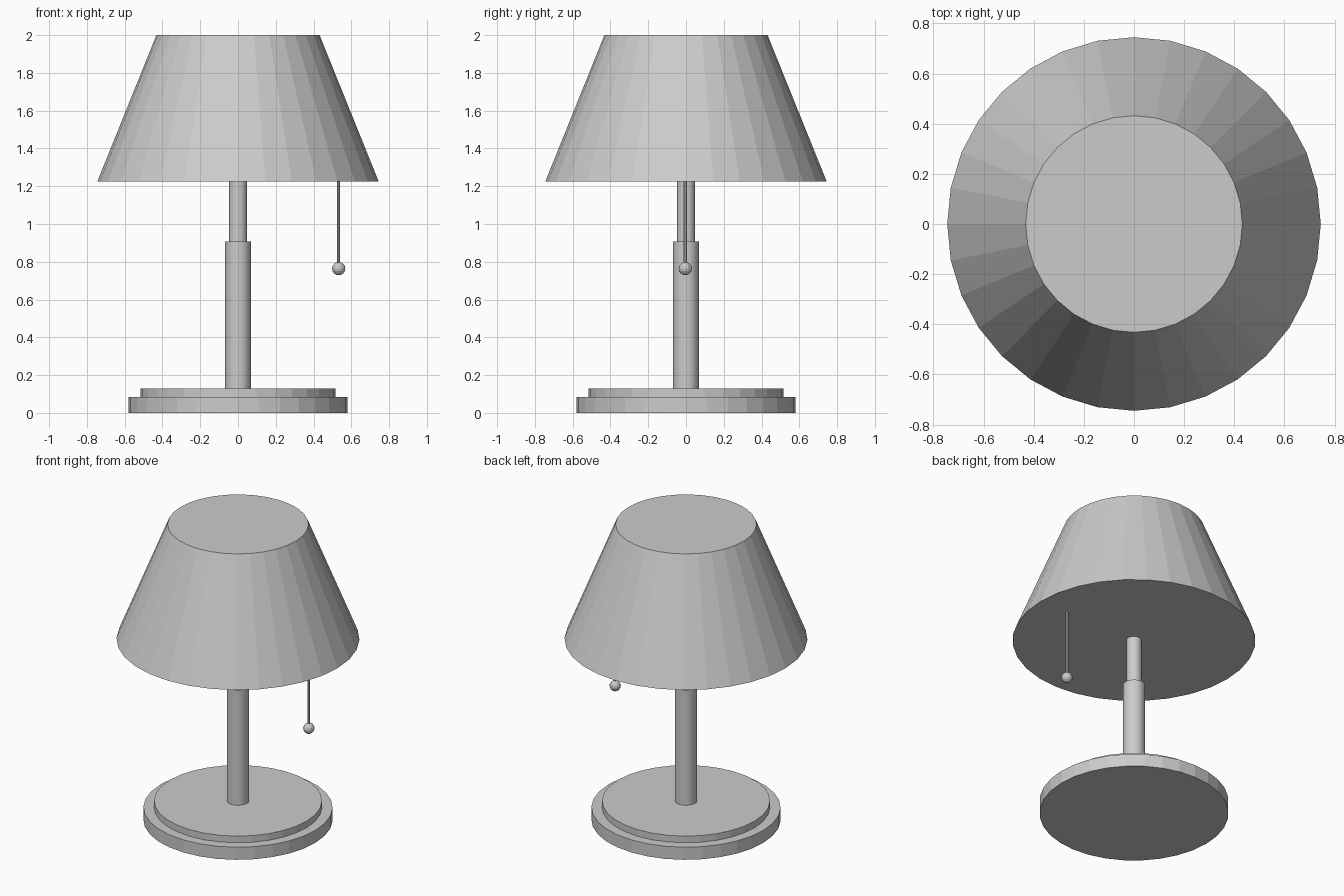
import bpy

if "Cube" in bpy.data.objects:
    bpy.data.objects.remove(bpy.data.objects["Cube"])


def frustum(name, r_bottom, r_top, z0, z1, x=0.0, y=0.0, sides=32):
    """Closed, flat-faced round part standing between heights z0 and z1."""
    bpy.ops.mesh.primitive_cone_add(
        vertices=sides, radius1=r_bottom, radius2=r_top, depth=z1 - z0,
        location=(x, y, (z0 + z1) / 2))
    bpy.context.object.name = name
    return bpy.context.object


# stepped round foot
frustum("base_plate", 0.58, 0.58, 0.0, 0.085)
frustum("base_step", 0.515, 0.515, 0.085, 0.13)

# two-stage stem
frustum("lower_stem", 0.068, 0.068, 0.13, 0.907)
frustum("upper_stem", 0.047, 0.047, 0.907, 1.23)

# closed tapered shade
frustum("lamp_shade", 0.745, 0.432, 1.225, 2.0)

# pull cord with ball end, hanging under the shade
CORD_X, CORD_Y = 0.533, -0.004
frustum("pull_cord", 0.008, 0.008, 0.78, 1.23, CORD_X, CORD_Y, sides=8)
bpy.ops.mesh.primitive_uv_sphere_add(
    segments=12, ring_count=8, radius=0.035, location=(CORD_X, CORD_Y, 0.764))
bpy.context.object.name = "pull_ball"
